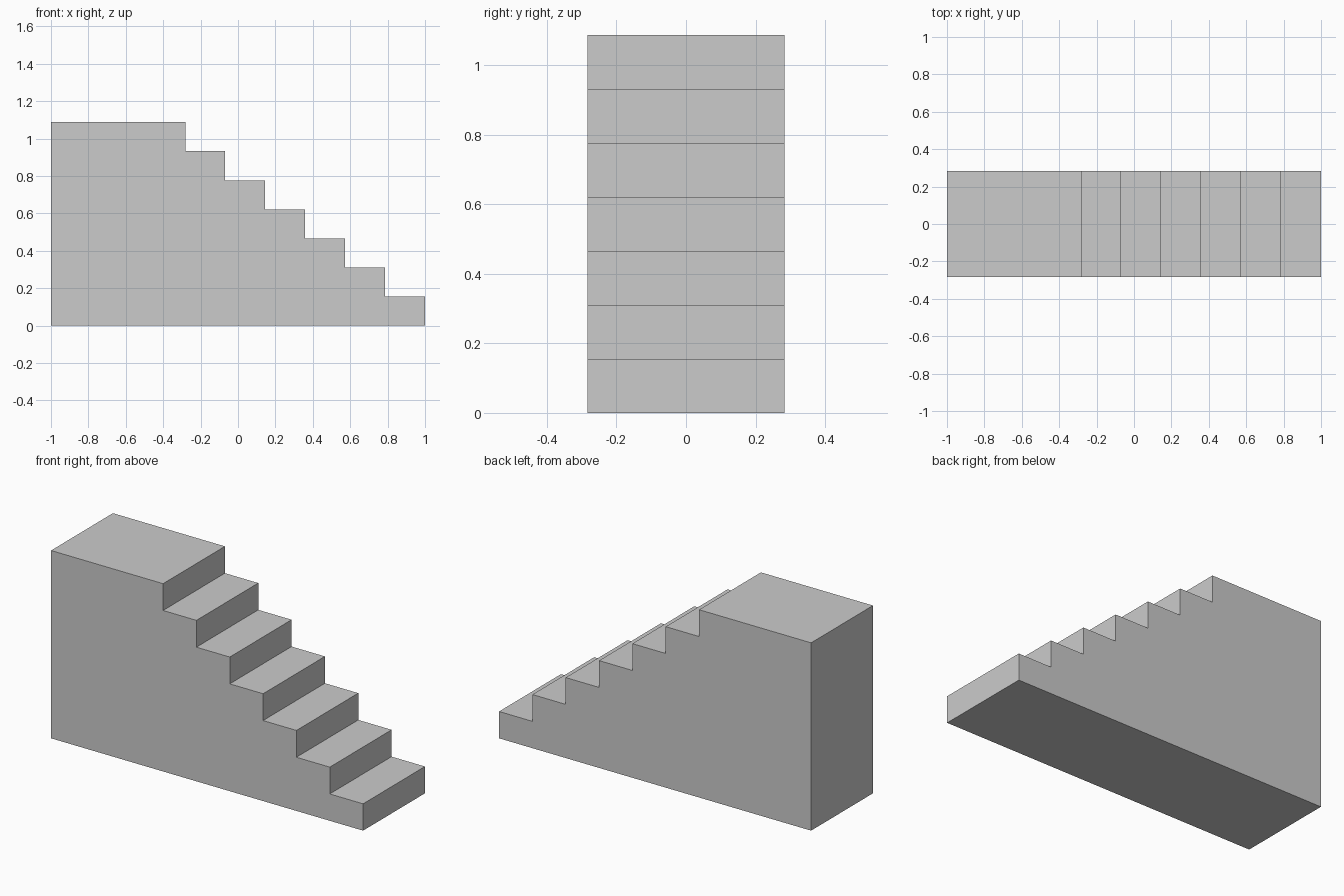
import bpy, bmesh

if "Cube" in bpy.data.objects:
    bpy.data.objects.remove(bpy.data.objects["Cube"])

STEPS = 6
RISE = 1.088 / (STEPS + 1)
LANDING_X = -0.282
TREAD = (1.0 - LANDING_X) / STEPS
HALF_WIDTH = 0.283

# Side profile: base, then climb from the lowest step to the landing
profile = [(-1.0, 0.0), (1.0, 0.0)]
for i in range(STEPS + 1):
    x = 1.0 - i * TREAD
    if i:
        profile.append((x, i * RISE))
    profile.append((x, (i + 1) * RISE))
profile.append((-1.0, (STEPS + 1) * RISE))

# Extrude the profile across the width into one solid block
bm = bmesh.new()
face = bm.faces.new([bm.verts.new((x, -HALF_WIDTH, z)) for x, z in profile])
extruded = bmesh.ops.extrude_face_region(bm, geom=[face], use_keep_orig=True)
moved = [g for g in extruded["geom"] if isinstance(g, bmesh.types.BMVert)]
bmesh.ops.translate(bm, verts=moved, vec=(0, 2 * HALF_WIDTH, 0))
bmesh.ops.recalc_face_normals(bm, faces=bm.faces[:])

mesh = bpy.data.meshes.new("staircase")
bm.to_mesh(mesh)
bm.free()
staircase = bpy.data.objects.new("staircase", mesh)
bpy.context.collection.objects.link(staircase)
